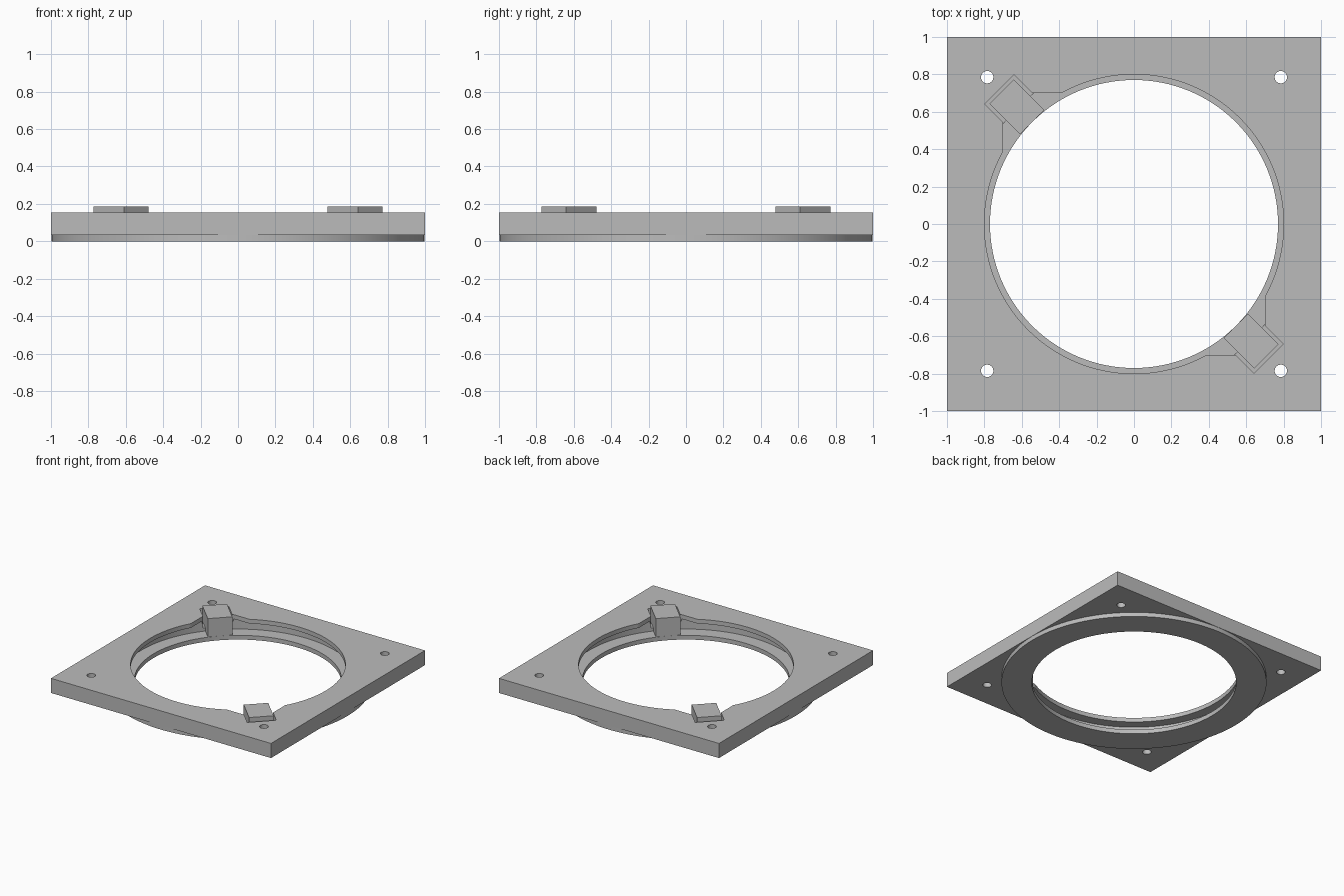
import bpy
from math import radians, pi

cube = bpy.data.objects.get("Cube")
if cube:
    bpy.data.objects.remove(cube, do_unlink=True)

grey = bpy.data.materials.new("plain grey")
grey.use_nodes = True
COLOUR = (0.5, 0.5, 0.5, 1)
grey.diffuse_color = COLOUR
grey.node_tree.nodes["Principled BSDF"].inputs["Base Color"].default_value = COLOUR


def box(name, centre, size, turn=0):
    """Box given by centre and full size, turned about z."""
    bpy.ops.mesh.primitive_cube_add(size=1, location=centre, rotation=(0, 0, turn))
    ob = bpy.context.object
    ob.name, ob.scale = name, size
    bpy.ops.object.transform_apply(location=True, rotation=True, scale=True)
    ob.data.materials.append(grey)
    return ob


def disc(name, radius, low, high, x=0, y=0, sides=128):
    """Upright cylinder between two heights."""
    bpy.ops.mesh.primitive_cylinder_add(vertices=sides, radius=radius, depth=high - low,
                                        location=(x, y, (low + high) / 2))
    ob = bpy.context.object
    ob.name = name
    bpy.ops.object.transform_apply(location=True, rotation=True, scale=True)
    ob.data.materials.append(grey)
    return ob


def combine(target, tool, operation):
    """Apply a boolean and drop the tool object."""
    mod = target.modifiers.new(operation, 'BOOLEAN')
    mod.operation, mod.object, mod.solver = operation, tool, 'EXACT'
    bpy.context.view_layer.objects.active = target
    bpy.ops.object.modifier_apply(modifier=mod.name)
    bpy.data.objects.remove(tool, do_unlink=True)


BASE, LIP, TOP = 0.035, 0.12, 0.155
ABOVE = TOP + 0.1

# Square plate with a round flange underneath
plate = box("mounting_plate", (0, 0, (BASE + TOP) / 2), (2, 2, TOP - BASE))
combine(plate, disc("flange", 0.998, 0, BASE + 0.02), 'UNION')

# Stepped opening: through hole, undercut groove, wider upper lip
cutters = [disc("through_hole", 0.77, -0.1, ABOVE),
           disc("groove", 0.88, BASE, LIP),
           disc("lip_opening", 0.80, LIP - 0.03, ABOVE)]

# Bolt holes near the corners
for sx in (-1, 1):
    for sy in (-1, 1):
        cutters.append(disc("bolt_hole", 0.033, -0.1, ABOVE, sx * 0.785, sy * 0.785, 32))

# Two opposite corners: entry notch in the lip and a pocket for the key block
for s in (-1, 1):
    cutters.append(box("notch", (s * 0.5, -s * 0.5, 0.18), (0.4, 0.4, 0.16)))
    mid = s * 0.86 * 0.5 ** 0.5
    cutters.append(box("pocket", (mid, -mid, 0.16), (0.316, 0.22, 0.2), -pi / 4))

for cutter in cutters:
    combine(plate, cutter, 'DIFFERENCE')

# Key blocks standing proud of the plate
blocks = []
for s, side in ((-1, "right"), (1, "left")):
    mid = s * 0.885 * 0.5 ** 0.5
    blocks.append(box("key_block_" + side, (mid, -mid, (BASE + 0.185) / 2),
                      (0.23, 0.185, 0.185 - BASE), -pi / 4))

# Smooth round walls, keep edges crisp
bpy.ops.object.select_all(action='DESELECT')
for ob in [plate] + blocks:
    ob.select_set(True)
bpy.context.view_layer.objects.active = plate
bpy.ops.object.shade_smooth_by_angle(angle=radians(30))
